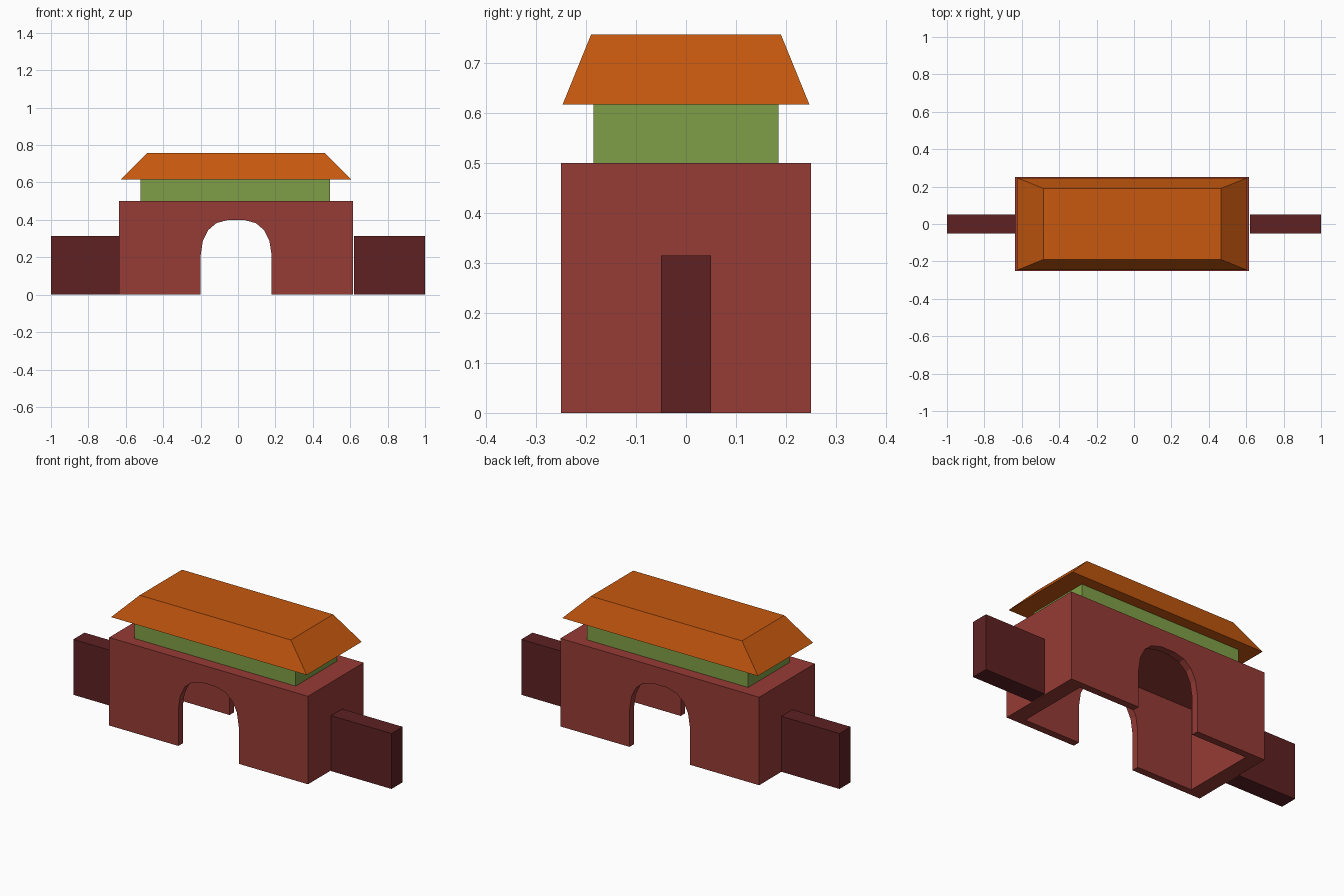
import bpy, bmesh

if "Cube" in bpy.data.objects:
    bpy.data.objects.remove(bpy.data.objects["Cube"])


def material(name, rgb):
    m = bpy.data.materials.new(name)
    m.diffuse_color = (*rgb, 1)
    m.use_nodes = True
    m.node_tree.nodes["Principled BSDF"].inputs["Base Color"].default_value = m.diffuse_color
    return m


RED = material("brick red", (0.305, 0.044, 0.036))
DARK = material("dark maroon", (0.112, 0.0152, 0.016))
GREEN = material("leaf green", (0.216, 0.347, 0.063))
ORANGE = material("roof orange", (0.571, 0.098, 0.0048))


def loft(name, rings, mat=None):
    """Closed solid skinned between two matching rings of points."""
    bm = bmesh.new()
    a, b = [[bm.verts.new(p) for p in ring] for ring in rings]
    bm.faces.new(a)
    bm.faces.new(b)
    for i in range(len(a)):
        j = (i + 1) % len(a)
        bm.faces.new((a[i], a[j], b[j], b[i]))
    bmesh.ops.recalc_face_normals(bm, faces=bm.faces)
    mesh = bpy.data.meshes.new(name)
    bm.to_mesh(mesh)
    bm.free()
    ob = bpy.data.objects.new(name, mesh)
    bpy.context.collection.objects.link(ob)
    if mat:
        mesh.materials.append(mat)
    return ob


def rect(x0, x1, half_y, z):
    return [(x0, -half_y, z), (x1, -half_y, z), (x1, half_y, z), (x0, half_y, z)]


def box(name, x0, x1, half_y, z0, z1, mat=None):
    return loft(name, [rect(x0, x1, half_y, z0), rect(x0, x1, half_y, z1)], mat)


def cut(ob, cutter):
    mod = ob.modifiers.new(cutter.name, 'BOOLEAN')
    mod.operation = 'DIFFERENCE'
    mod.solver = 'EXACT'
    mod.object = cutter
    cutter.hide_render = True
    cutter.hide_set(True)


# Gatehouse: hollow block, open underneath, with an arched passage
gatehouse = box("gatehouse", -0.635, 0.615, 0.25, 0, 0.50, RED)
cut(gatehouse, box("cavity_cutter", -0.547, 0.527, 0.21, -0.1, 0.46, RED))

half_arch = [(0.19, -0.2), (0.19, 0.21), (0.178, 0.288), (0.15, 0.345),
             (0.105, 0.383), (0.042, 0.40)]
CX = -0.01
arch = [(CX + x, z) for x, z in half_arch] + [(CX - x, z) for x, z in reversed(half_arch)]
cut(gatehouse, loft("arch_cutter",
                    [[(x, y, z) for x, z in arch] for y in (-0.4, 0.4)], RED))

# Side walls
box("left_wall", -1.0, -0.635, 0.05, 0, 0.315, DARK)
box("right_wall", 0.62, 1.0, 0.05, 0, 0.315, DARK)

# Upper storey and hipped roof with a flat top
box("upper_storey", -0.52, 0.492, 0.185, 0.50, 0.617, GREEN)
loft("roof", [rect(-0.625, 0.605, 0.247, 0.617),
              rect(-0.485, 0.465, 0.19, 0.757)], ORANGE)
